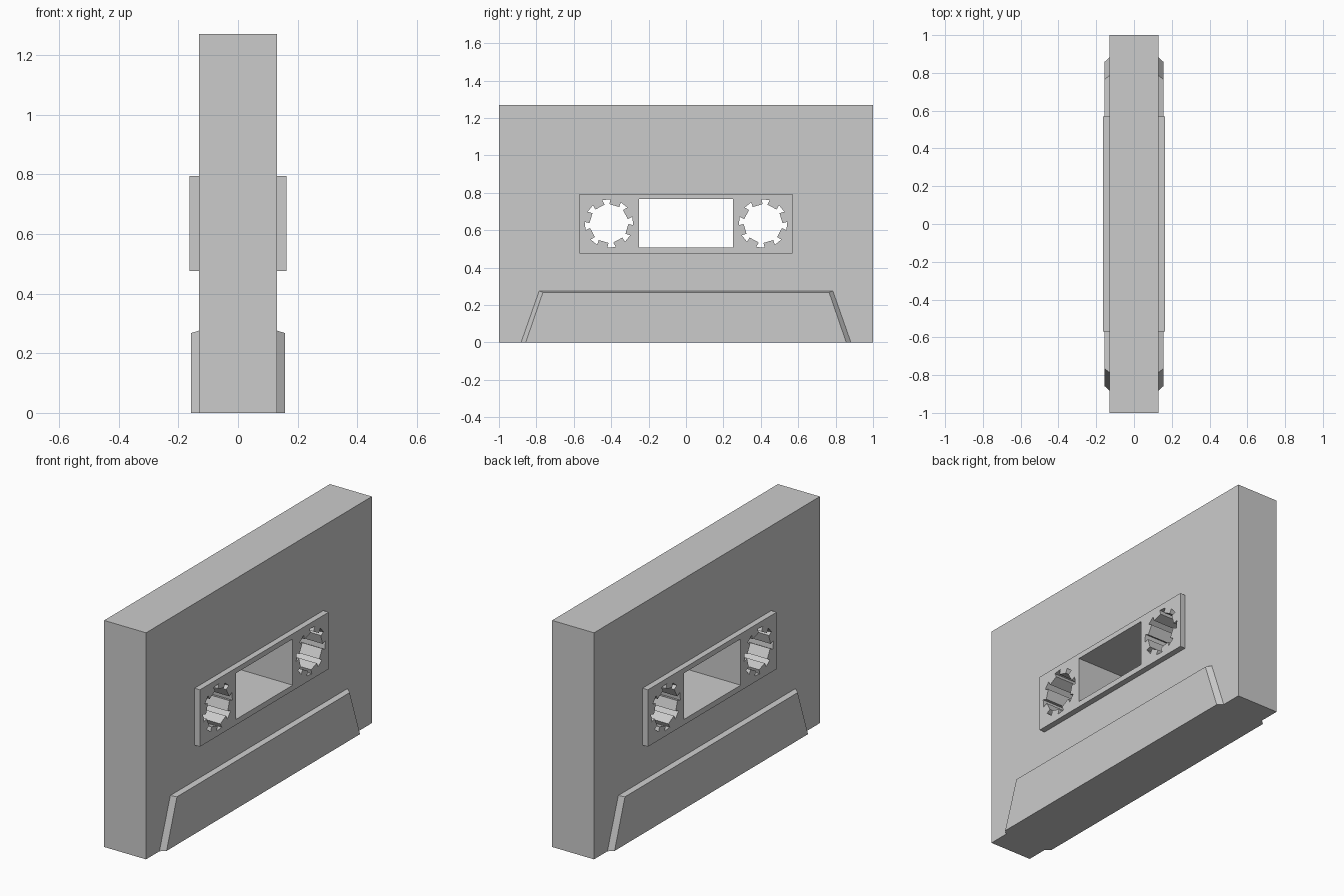
import bpy, bmesh
from math import sin, cos, radians

if "Cube" in bpy.data.objects:
    bpy.data.objects.remove(bpy.data.objects["Cube"])

BODY_X, PANEL_X, BASE_X = 0.13, 0.163, 0.157
HOLE_Z = 0.636


def loft(name, sections):
    """Solid skinned through (x, [(y, z), ...]) sections."""
    bm = bmesh.new()
    rings = [[bm.verts.new((x, y, z)) for y, z in pts] for x, pts in sections]
    n = len(rings[0])
    for a, b in zip(rings, rings[1:]):
        for i in range(n):
            j = (i + 1) % n
            bm.faces.new((a[i], a[j], b[j], b[i]))
    bm.faces.new(rings[0])
    bm.faces.new(rings[-1])
    bmesh.ops.recalc_face_normals(bm, faces=bm.faces)
    mesh = bpy.data.meshes.new(name)
    bm.to_mesh(mesh)
    bm.free()
    obj = bpy.data.objects.new(name, mesh)
    bpy.context.collection.objects.link(obj)
    return obj


def slab(name, profile, half):
    return loft(name, [(-half, profile), (half, profile)])


def rect(y, z0, z1):
    return [(-y, z0), (y, z0), (y, z1), (-y, z1)]


def trapezoid(bottom, top, height):
    return [(-bottom, 0), (bottom, 0), (top, height), (-top, height)]


def reel_profile(side):
    """Eight-notched drive hole, mirrored for the other side."""
    pts = []
    for k in range(8):
        mid = 45 * k - 6
        for off, r in ((-7, 0.104), (-10, 0.13), (10, 0.13), (7, 0.104)):
            a = radians(mid + off)
            pts.append((side * (0.412 + r * cos(a)), HOLE_Z + r * sin(a)))
    return pts


def combine(target, tool, operation):
    mod = target.modifiers.new(operation.title(), 'BOOLEAN')
    mod.operation, mod.solver, mod.object = operation, 'EXACT', tool
    tool.hide_render = True
    bpy.context.view_layer.objects.active = target
    bpy.ops.object.modifier_apply(modifier=mod.name)
    bpy.data.objects.remove(tool, do_unlink=True)


# Main shell
shell = slab("tape_shell", rect(1.0, 0.0, 1.27), BODY_X)

# Raised centre panel and thick tapered head section, on both faces
combine(shell, slab("centre_panel", rect(0.57, 0.476, 0.795), PANEL_X), 'UNION')
wide, narrow = trapezoid(0.882, 0.785, 0.276), trapezoid(0.857, 0.765, 0.268)
head = loft("head_section", [(-BASE_X, narrow), (-BODY_X, wide),
                             (BODY_X, wide), (BASE_X, narrow)])
combine(shell, head, 'UNION')

# Window and the two reel holes, cut right through
combine(shell, slab("window_cutter", rect(0.252, 0.507, 0.766), 0.3), 'DIFFERENCE')
for side in (-1, 1):
    combine(shell, slab("reel_cutter", reel_profile(side), 0.3), 'DIFFERENCE')
